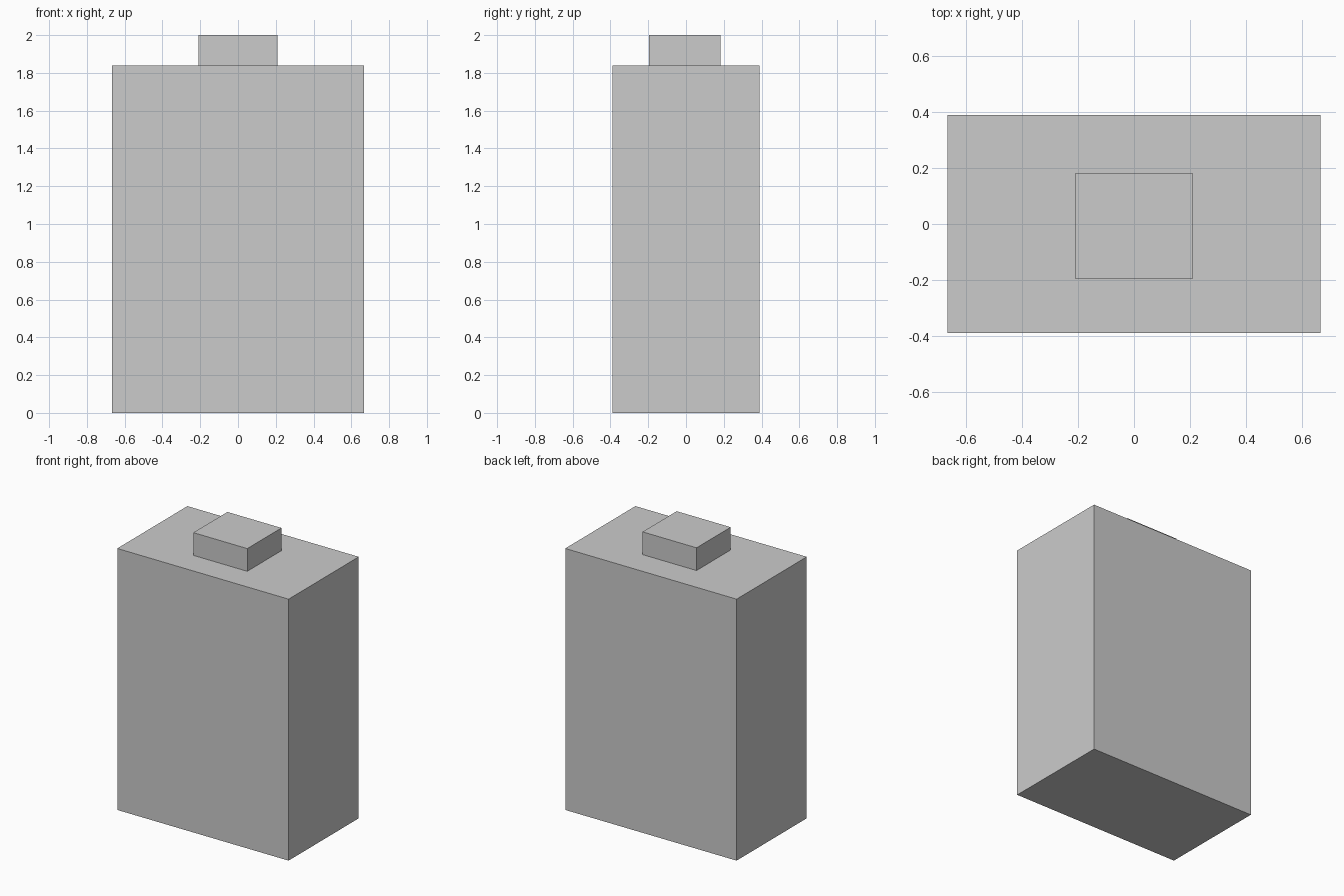
import bpy

if "Cube" in bpy.data.objects:
    bpy.data.objects.remove(bpy.data.objects["Cube"])


def box(name, lo, hi):
    """Axis-aligned box between two corners."""
    bpy.ops.mesh.primitive_cube_add(size=1, location=[(a + b) / 2 for a, b in zip(lo, hi)])
    obj = bpy.context.object
    obj.name = name
    obj.scale = [b - a for a, b in zip(lo, hi)]
    bpy.ops.object.transform_apply(location=False, rotation=False, scale=True)
    return obj


# Tall rectangular container
box("body", (-0.667, -0.39, 0), (0.667, 0.39, 1.84))

# Small square cap on top, set very slightly forward
box("cap", (-0.21, -0.197, 1.84), (0.21, 0.183, 2.0))
